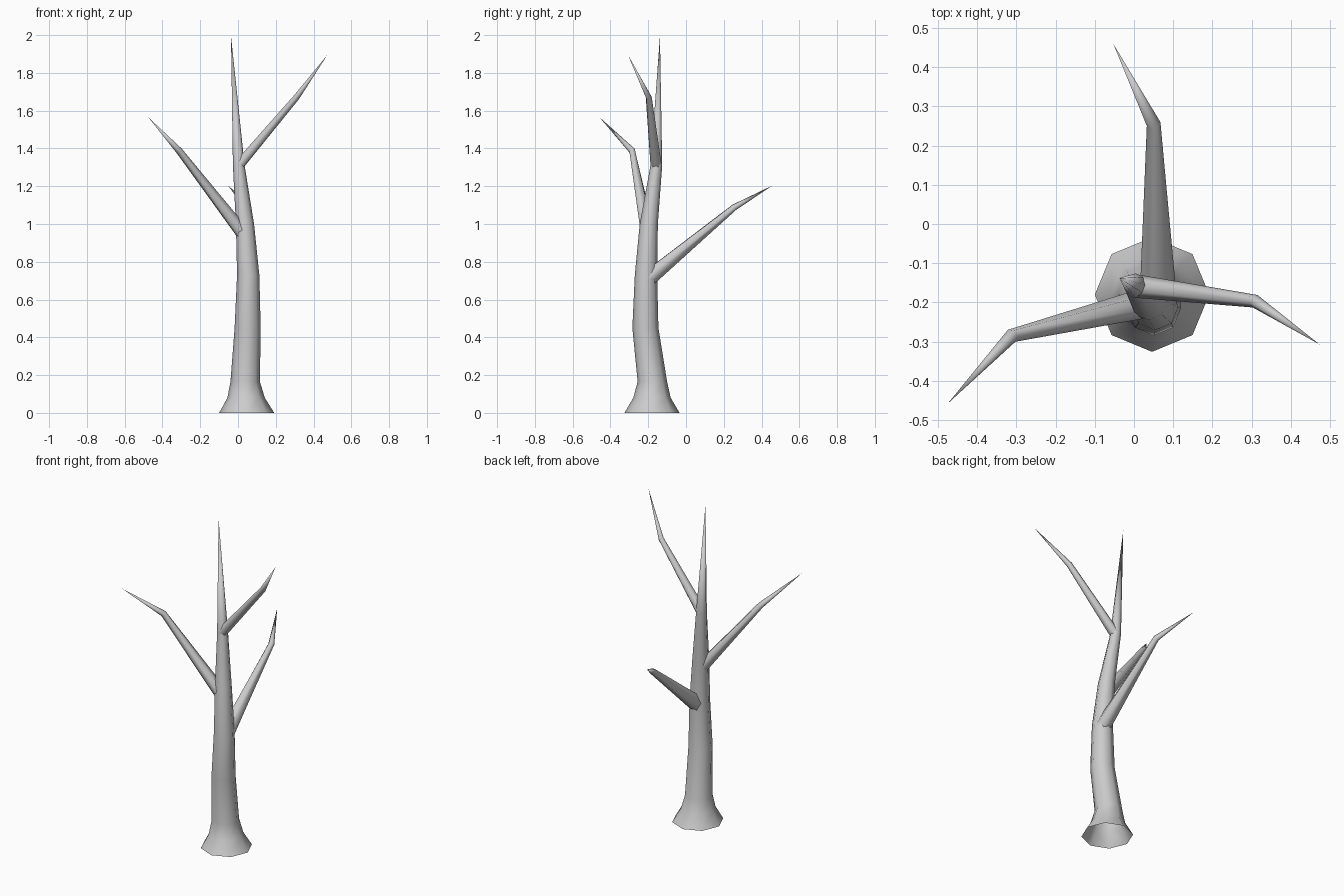
import bpy, bmesh
from math import cos, sin, pi
from mathutils import Vector

if "Cube" in bpy.data.objects:
    bpy.data.objects.remove(bpy.data.objects["Cube"])


def limb(name, rings, tip, sides, level=False):
    """Tapered tube through (x, y, z, radius) rings, ending in a point, open at the base."""
    pts = [Vector(r[:3]) for r in rings] + [Vector(tip)]
    bm = bmesh.new()
    loops = []
    for i, ring in enumerate(rings):
        if level:
            u, v = Vector((1, 0, 0)), Vector((0, 1, 0))
        else:
            t = (pts[i + 1] - pts[i]).normalized()
            if i:
                t = (t + (pts[i] - pts[i - 1]).normalized()).normalized()
            u = Vector((0, 0, 1)).cross(t).normalized()
            v = t.cross(u)
        loops.append([bm.verts.new(pts[i] + ring[3] * (cos(a) * u + sin(a) * v))
                      for a in (2 * pi * k / sides for k in range(sides))])
    end = bm.verts.new(tip)
    for k in range(sides):
        n = (k + 1) % sides
        for lo, hi in zip(loops, loops[1:]):
            bm.faces.new((lo[k], lo[n], hi[n], hi[k]))
        bm.faces.new((loops[-1][k], loops[-1][n], end))
    for f in bm.faces:
        f.smooth = True
    mesh = bpy.data.meshes.new(name)
    bm.to_mesh(mesh)
    bm.free()
    obj = bpy.data.objects.new(name, mesh)
    bpy.context.collection.objects.link(obj)


# Trunk with flared, open foot
limb("trunk", [
    (0.046, -0.18, 0.0, 0.146),
    (0.043, -0.18, 0.08, 0.099),
    (0.038, -0.178, 0.165, 0.078),
    (0.051, -0.215, 0.45, 0.069),
    (0.054, -0.212, 0.73, 0.059),
    (0.037, -0.197, 1.0, 0.048),
    (0.004, -0.157, 1.31, 0.031),
], (-0.037, -0.138, 1.995), 8, level=True)

# Three bent branches
limb("back_branch", [(0.062, -0.20, 0.71, 0.048), (0.05, 0.255, 1.088, 0.018)],
     (-0.053, 0.46, 1.205), 6)
limb("left_branch", [(0.035, -0.20, 0.94, 0.039), (-0.312, -0.285, 1.388, 0.018)],
     (-0.475, -0.458, 1.565), 6)
limb("right_branch", [(0.002, -0.158, 1.308, 0.03), (0.309, -0.197, 1.67, 0.017)],
     (0.473, -0.307, 1.895), 6)
